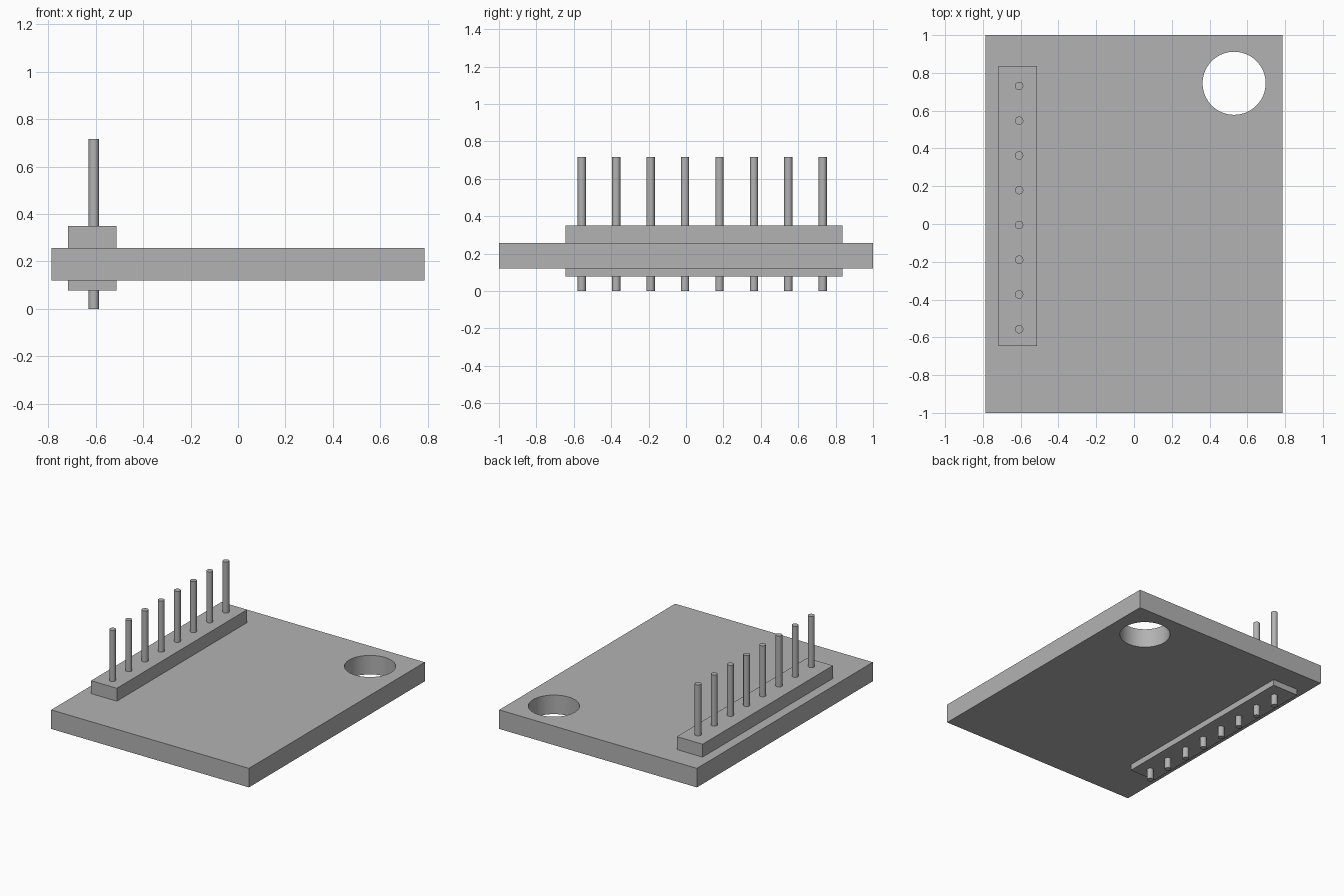
import bpy
import math

default_cube = bpy.data.objects.get("Cube")
if default_cube:
    bpy.data.objects.remove(default_cube, do_unlink=True)

# Single plain grey
grey = bpy.data.materials.new("plain grey")
grey.use_nodes = True
grey.diffuse_color = (0.45, 0.45, 0.45, 1)
grey.node_tree.nodes["Principled BSDF"].inputs["Base Color"].default_value = grey.diffuse_color


def finish(name):
    obj = bpy.context.object
    obj.name = obj.data.name = name
    obj.data.materials.append(grey)
    return obj


def box(name, low, high):
    """Box spanning two opposite corners."""
    centre = [(a + b) / 2 for a, b in zip(low, high)]
    bpy.ops.mesh.primitive_cube_add(size=1, location=centre)
    bpy.context.object.scale = [b - a for a, b in zip(low, high)]
    bpy.ops.object.transform_apply(location=False, rotation=False, scale=True)
    return finish(name)


def rod(name, x, y, radius, bottom, top, sides):
    """Upright smooth cylinder."""
    bpy.ops.mesh.primitive_cylinder_add(
        vertices=sides, radius=radius, depth=top - bottom,
        location=(x, y, (bottom + top) / 2))
    bpy.ops.object.shade_smooth_by_angle(angle=math.radians(35))
    return finish(name)


# Circuit board with a round mounting hole
board = box("board", (-0.787, -1, 0.12), (0.787, 1, 0.257))
cutter = rod("hole_cutter", 0.53, 0.745, 0.167, 0, 0.5, 64)
cut = board.modifiers.new("mounting hole", "BOOLEAN")
cut.operation = "DIFFERENCE"
cut.solver = "EXACT"
cut.object = cutter
bpy.context.view_layer.objects.active = board
bpy.ops.object.modifier_apply(modifier=cut.name)
bpy.data.objects.remove(cutter, do_unlink=True)
bpy.ops.object.select_all(action="DESELECT")
board.select_set(True)
bpy.ops.object.shade_smooth_by_angle(angle=math.radians(35))

# Header strip that passes through the board
box("pin_header", (-0.718, -0.645, 0.077), (-0.513, 0.837, 0.35))

# Row of eight pins
PIN_COUNT = 8
PIN_SPACING = 0.184
for i in range(PIN_COUNT):
    rod(f"pin_{i + 1}", -0.608, -0.557 + i * PIN_SPACING, 0.022, 0, 0.717, 32)
